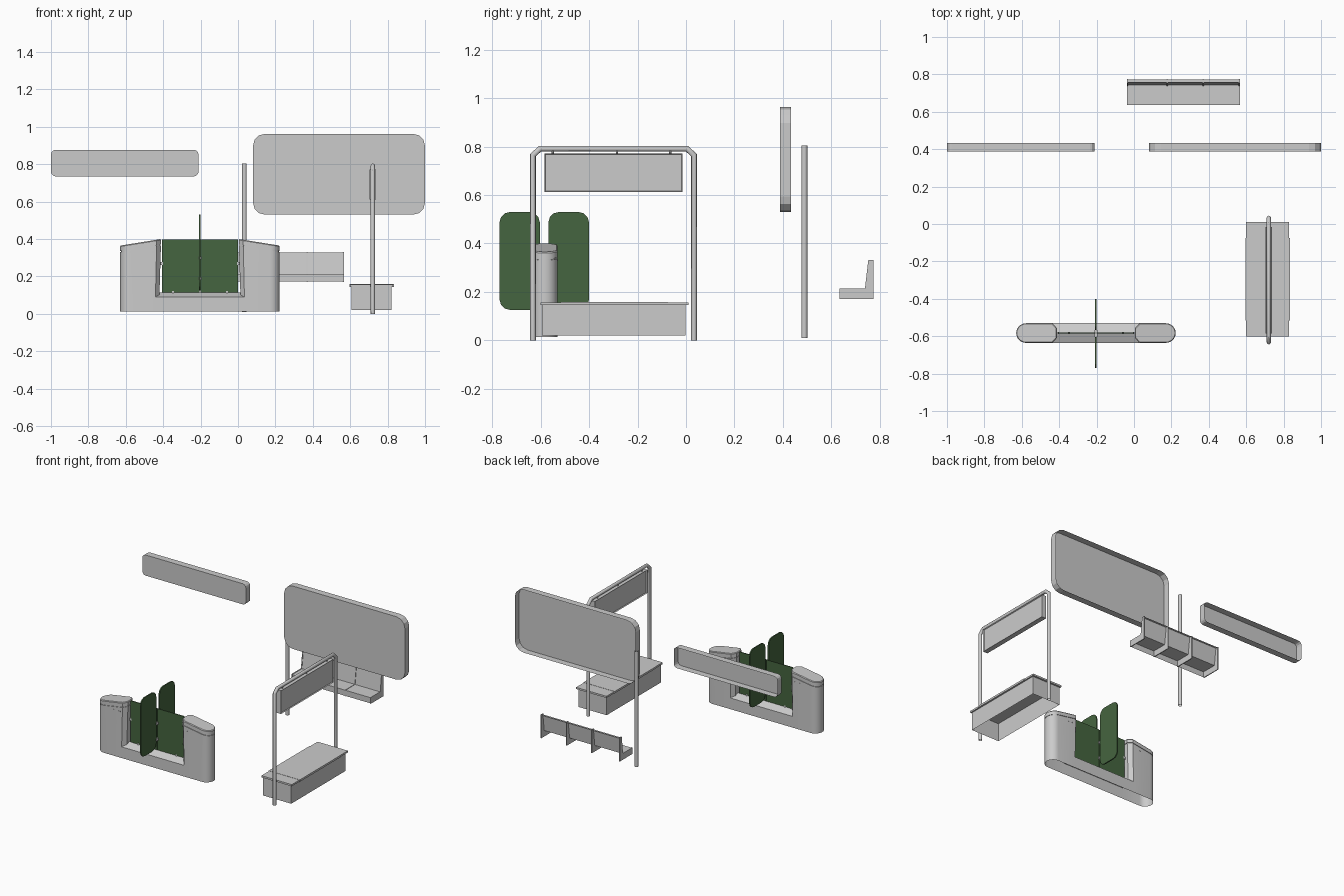
import bpy, bmesh, math
from mathutils import Vector, Matrix

if "Cube" in bpy.data.objects:
    bpy.data.objects.remove(bpy.data.objects["Cube"])

green = bpy.data.materials.new("green_panel")
green.diffuse_color = (0.06, 0.13, 0.05, 1)
green.use_nodes = True
green.node_tree.nodes["Principled BSDF"].inputs["Base Color"].default_value = green.diffuse_color


def finish(name, bm, mat=None, smooth=False):
    bmesh.ops.recalc_face_normals(bm, faces=bm.faces)
    me = bpy.data.meshes.new(name)
    bm.to_mesh(me)
    bm.free()
    ob = bpy.data.objects.new(name, me)
    bpy.context.collection.objects.link(ob)
    if mat:
        me.materials.append(mat)
    if smooth:
        bpy.context.view_layer.objects.active = ob
        ob.select_set(True)
        bpy.ops.object.shade_smooth_by_angle(angle=math.radians(35))
        ob.select_set(False)
    return ob


def loft(name, rings, mat=None, smooth=False, start=True, end=True, closed=True):
    """Skin equal-length rings of points; start/end choose the end caps."""
    bm = bmesh.new()
    vs = [[bm.verts.new(p) for p in r] for r in rings]
    n = len(rings[0])
    for a, b in zip(vs, vs[1:]):
        for i in range(n if closed else n - 1):
            j = (i + 1) % n
            bm.faces.new((a[i], a[j], b[j], b[i]))
    if start:
        bm.faces.new(vs[0])
    if end:
        bm.faces.new(vs[-1])
    return finish(name, bm, mat, smooth)


def box(name, x0, x1, y0, y1, z0, z1, mat=None):
    return loft(name, [[(x0, y0, z), (x1, y0, z), (x1, y1, z), (x0, y1, z)] for z in (z0, z1)], mat)


def rounded(u0, u1, v0, v1, r, seg):
    pts = []
    for cu, cv, a0 in ((u1 - r, v1 - r, 0), (u0 + r, v1 - r, 90), (u0 + r, v0 + r, 180), (u1 - r, v0 + r, 270)):
        for k in range(seg + 1):
            a = math.radians(a0 + 90 * k / seg)
            pts.append((cu + r * math.cos(a), cv + r * math.sin(a)))
    return pts


def tube(name, path, r, up, n=12):
    """Open round tube along a planar path with mitred bends; up is the plane normal."""
    pts, up = [Vector(p) for p in path], Vector(up)
    rings = []
    for i, p in enumerate(pts):
        d0 = (p - pts[max(i - 1, 0)]).normalized()
        d1 = (pts[min(i + 1, len(pts) - 1)] - p).normalized()
        t = (d0 + d1).normalized()
        side = t.cross(up)
        k = r / max(t.dot(d1 if d1.length else d0), 0.5)
        rings.append([p + side * k * math.cos(2 * math.pi * j / n) + up * r * math.sin(2 * math.pi * j / n)
                      for j in range(n)])
    return loft(name, rings, smooth=True, start=False, end=False)


# Two wall signs with rounded corners, open at the back
for name, args in (("small_wall_sign", (-1.0, -0.211, 0.735, 0.877, 0.025, 3)),
                   ("large_wall_sign", (0.08, 1.0, 0.53, 0.963, 0.065, 3))):
    loft(name, [[(u, y, v) for u, v in rounded(*args)] for y in (0.388, 0.434)], end=False)

# Free-standing open pole
tube("sign_pole", [(0.034, 0.489, 0.01), (0.034, 0.489, 0.805)], 0.0125, (1, 0, 0))

# Three-place bench: a shell open behind and below, carried on solid brackets
shell = [(0.637, 0.172), (0.637, 0.211), (0.742, 0.211), (0.757, 0.328), (0.772, 0.328)]
loft("bench_shell", [[(x, y, z) for y, z in shell] for x in (-0.037, 0.565)],
     start=False, end=False, closed=False)
rib = [(0.635, 0.170), (0.774, 0.170), (0.774, 0.332), (0.753, 0.332), (0.739, 0.214), (0.635, 0.214)]
for i, x in enumerate((-0.035, 0.178, 0.37, 0.563)):
    loft(f"bench_bracket_{i}", [[(x + d, y, z) for y, z in rib] for d in (-0.003, 0.003)])

# Gate towers: rounded outside, chamfered inside, sloped cap above a shallow groove
GX, GY = -0.2035, -0.583


def tower_ring(inset, drop, mirror, bottom=False):
    h = 0.0525 - inset
    plan = [(-0.5775 + h * math.cos(math.radians(a)), h * math.sin(math.radians(a)), 0.013)
            for a in range(90, 271, 15)]
    ix = -0.412 - inset - (0.008 if bottom else 0)
    # Inner side, whose foot stops on the ridged sill
    plan += [(ix - 0.0232, -h, 0.013), (ix - 0.023, -h, 0.09), (ix, -h * 0.5, 0.10),
             (ix, h * 0.5, 0.10), (ix - 0.023, h, 0.09), (ix - 0.0232, h, 0.013)]
    out = []
    for x, y, z in plan:
        if not bottom:
            z = 0.40 - 0.035 * (-0.412 - x) / 0.218 - drop
        out.append((2 * GX - x if mirror else x, GY + y, z))
    return out


for side, mir in (("left", False), ("right", True)):
    loft(f"gate_tower_{side}", [tower_ring(0, 0, mir, True), tower_ring(0, 0.034, mir),
                                tower_ring(0.004, 0.034, mir), tower_ring(0.004, 0.029, mir),
                                tower_ring(0, 0.029, mir), tower_ring(0, 0.005, mir),
                                tower_ring(0.004, 0, mir)], smooth=True, start=False)
    s = 1 if mir else -1
    # Door hinge and small slots on both faces of the tower
    hx = GX + s * 0.205
    box(f"door_hinge_{side}", hx - 0.008, hx + 0.008, GY - 0.006, GY + 0.006, 0.262, 0.278)
    for fy in (-1, 1):
        for k, dx in enumerate((0.255, 0.295)):
            x, y = GX + s * dx, GY + fy * 0.0525
            box(f"tower_slot_{side}_{fy}_{k}", x - 0.007, x + 0.007, y - 0.001, y + 0.001, 0.328, 0.333)

# Low ridged sill joining the towers, open underneath
sill = [(-0.6355, 0.013), (-0.6355, 0.09), (GY, 0.113), (-0.5305, 0.09), (-0.5305, 0.013)]
loft("gate_sill", [[(GX + d, y, z) for y, z in sill] for d in (-0.24, 0.24)],
     start=False, end=False, closed=False)

# Green fixed panels and the crossing rounded leaves
box("gate_panel_left", GX - 0.204, GX - 0.002, GY - 0.003, GY + 0.003, 0.113, 0.398, green)
box("gate_panel_right", GX + 0.002, GX + 0.204, GY - 0.003, GY + 0.003, 0.113, 0.398, green)
for name, y0, y1 in (("front", -0.77, -0.604), ("back", -0.568, -0.401)):
    loft(f"gate_leaf_{name}", [[(x, u, v) for u, v in rounded(y0, y1, 0.126, 0.53, 0.042, 3)]
                               for x in (GX - 0.004, GX + 0.004)], green)
for i, z in enumerate((0.19, 0.30)):
    box(f"leaf_hinge_{i}", GX - 0.008, GX + 0.008, GY - 0.022, GY + 0.016, z - 0.008, z + 0.008)
for i, d in enumerate((-0.145, 0.145)):
    box(f"panel_foot_{i}", GX + d - 0.005, GX + d + 0.005, GY - 0.006, GY + 0.006, 0.108, 0.122)

# Low box: plain walls open underneath
X0, X1, Y0, Y1 = 0.606, 0.821, -0.594, -0.002
loft("box_walls", [[(X0, Y0, z), (X1, Y0, z), (X1, Y1, z), (X0, Y1, z)] for z in (0.02, 0.146)],
     start=False, end=False)
# Top slab in three lengths, the middle one slightly wider
for name, y0, y1, g in (("front", -0.601, -0.517, 0), ("middle", -0.517, -0.075, 0.003), ("back", -0.075, 0.01, 0)):
    box(f"box_top_{name}", 0.599 - g, 0.83 + g, y0, y1, 0.145, 0.157 + g / 2)

# Tube frame over the box
FX = 0.721
tube("overhead_frame", [(FX, -0.632, 0), (FX, -0.632, 0.765), (FX, -0.602, 0.792), (FX, 0.003, 0.792),
                        (FX, 0.033, 0.765), (FX, 0.033, 0)], 0.0115, (1, 0, 0))

# Hanging sign with a recessed face on both sides
bm = bmesh.new()
bmesh.ops.create_cube(bm, size=1, matrix=Matrix.Translation((FX, -0.30, 0.692)) @ Matrix.Diagonal((0.034, 0.57, 0.16, 1)))
bm.normal_update()
faces = [f for f in bm.faces if abs(f.normal.x) > 0.9]
bmesh.ops.inset_individual(bm, faces=faces, thickness=0.006, depth=0)
for f in faces:
    bmesh.ops.translate(bm, verts=f.verts, vec=-f.normal * 0.006)
finish("hanging_sign", bm)
for i, y in enumerate((-0.55, -0.285, -0.065)):
    tube(f"sign_hanger_{i}", [(FX, y, 0.768), (FX, y, 0.788)], 0.005, (1, 0, 0), 8)
